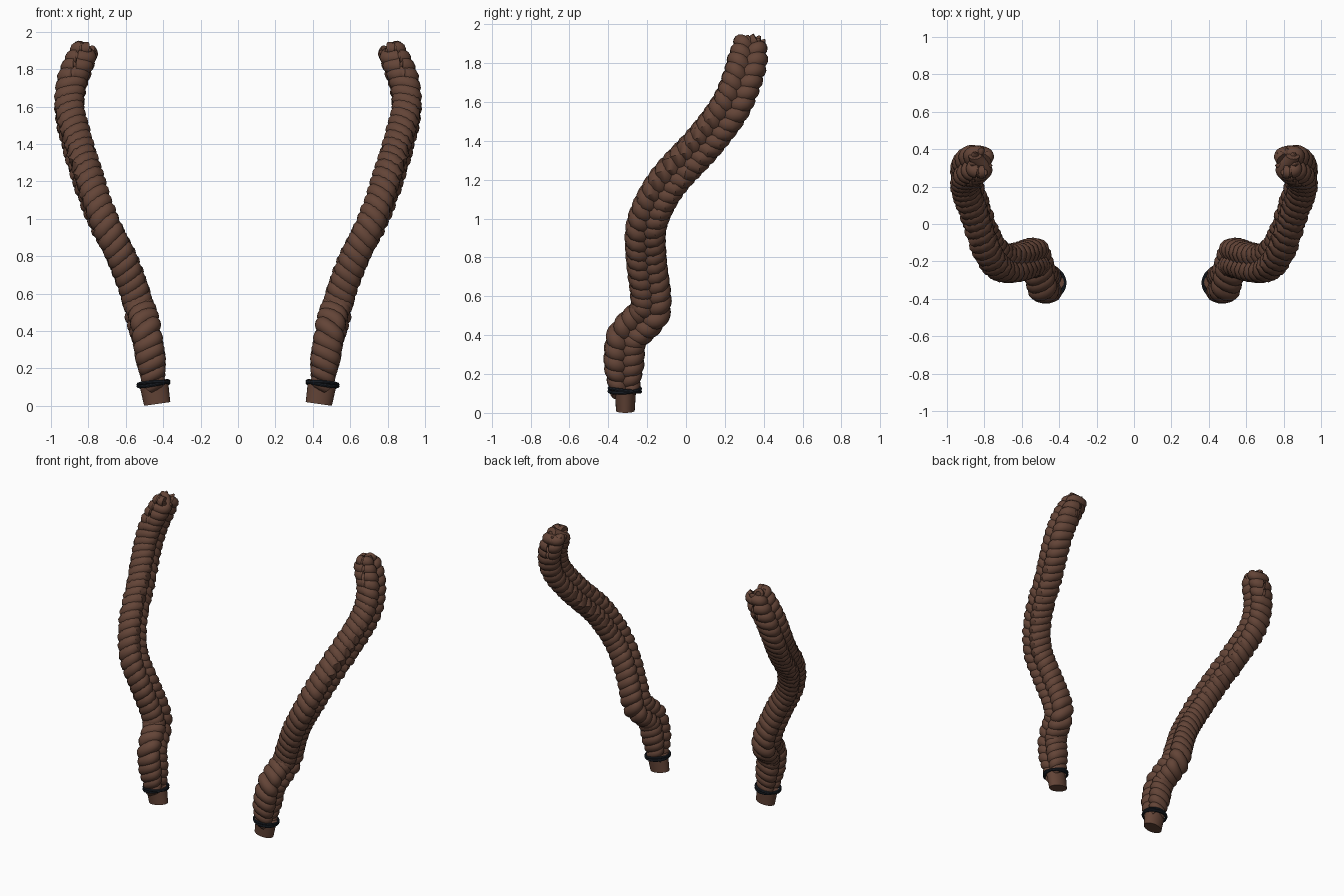
import bpy, bmesh, math, random
from mathutils import Vector

if "Cube" in bpy.data.objects:
    bpy.data.objects.remove(bpy.data.objects["Cube"])

random.seed(4)


def material(name, rgb):
    m = bpy.data.materials.new(name)
    m.diffuse_color = (*rgb, 1)
    m.use_nodes = True
    m.node_tree.nodes["Principled BSDF"].inputs["Base Color"].default_value = m.diffuse_color
    return m


BROWN = material("brown_hair", (0.125, 0.058, 0.038))
DARK = material("dark_elastic", (0.012, 0.016, 0.023))

# Centre line of one braid, from the tie up to the loose end
PATH = [Vector(p) for p in [
    (.45, -.315, .10), (.46, -.32, .20), (.475, -.318, .30), (.49, -.305, .39),
    (.508, -.245, .455), (.53, -.185, .52), (.555, -.183, .62), (.625, -.205, .80),
    (.715, -.20, .98), (.79, -.10, 1.18), (.855, .09, 1.39), (.90, .225, 1.57),
    (.89, .29, 1.72), (.85, .32, 1.83), (.815, .33, 1.91)]]
PERIOD = 0.165


def smooth_path(pts, n=30):
    """Catmull-Rom curve through the points."""
    ext = [2 * pts[0] - pts[1]] + pts + [2 * pts[-1] - pts[-2]]
    out = []
    for a, b, c, d in zip(ext, ext[1:], ext[2:], ext[3:]):
        for i in range(n):
            t = i / n
            out.append(0.5 * (2 * b + (c - a) * t + (2 * a - 5 * b + 4 * c - d) * t * t
                              + (3 * b - a - 3 * c + d) * t ** 3))
    return out + [pts[-1].copy()]


LINE = smooth_path(PATH)
ARC = [0.0]
for p, q in zip(LINE, LINE[1:]):
    ARC.append(ARC[-1] + (q - p).length)


def frame(i):
    """Tangent, wide axis and thin axis of the braid at sample i."""
    t = (LINE[min(i + 6, len(LINE) - 1)] - LINE[max(i - 6, 0)]).normalized()
    v = Vector((1, 0, 0))
    v = (v - t * v.dot(t)).normalized()
    return t, t.cross(v), v


def finish(bm, name, mat, side):
    for v in bm.verts:
        v.co.x *= side
    bmesh.ops.recalc_face_normals(bm, faces=bm.faces)
    me = bpy.data.meshes.new(name)
    bm.to_mesh(me)
    bm.free()
    me.materials.append(mat)
    ob = bpy.data.objects.new(name, me)
    bpy.context.collection.objects.link(ob)
    bpy.ops.object.select_all(action='DESELECT')
    ob.select_set(True)
    bpy.context.view_layer.objects.active = ob
    bpy.ops.object.shade_smooth_by_angle(angle=math.radians(40))


def tube(bm, pts, radii, sides=12, closed=False):
    n = len(pts)
    rings = []
    for i, p in enumerate(pts):
        if closed:
            t = pts[(i + 1) % n] - pts[i - 1]
        else:
            t = pts[min(i + 1, n - 1)] - pts[max(i - 1, 0)]
        t.normalize()
        ref = Vector((0, 0, 1)) if closed else Vector((1, 0.1, 0))
        a = (ref - t * ref.dot(t)).normalized()
        b = t.cross(a)
        rings.append([bm.verts.new(p + radii[i] * (a * math.cos(k * math.tau / sides)
                                                   + b * math.sin(k * math.tau / sides)))
                      for k in range(sides)])
    pairs = list(zip(rings, rings[1:])) + ([(rings[-1], rings[0])] if closed else [])
    for r, s in pairs:
        for k in range(sides):
            j = (k + 1) % sides
            bm.faces.new((r[k], r[j], s[j], s[k]))
    if not closed:
        bm.faces.new(rings[0])
        bm.faces.new(rings[-1])


def braid(side, label):
    # Three interwoven strands
    for k in range(3):
        pts, radii = [], []
        for i in range(len(LINE)):
            t, u, v = frame(i)
            ph = math.tau * (ARC[i] / PERIOD + k / 3)
            grow = min(1, 0.7 + ARC[i] * 2)
            end = min(1, 0.8 + (ARC[-1] - ARC[i]) * 2)
            pts.append(LINE[i] + u * (0.062 * grow * end * math.sin(ph))
                       + v * (0.038 * grow * math.sin(2 * ph)))
            radii.append(0.045 * grow * end)
        bm = bmesh.new()
        tube(bm, pts, radii)
        finish(bm, f"{label}_strand_{k + 1}", BROWN, side)

    # Ragged tips at the loose end
    bm = bmesh.new()
    t, u, v = frame(len(LINE) - 1)
    for k in range(7):
        a = k * math.tau / 7
        out = u * math.cos(a) + v * math.sin(a) * 0.8
        base = LINE[-1] + out * 0.04 - t * 0.03
        tip = base + out * 0.035 + t * random.uniform(0.03, 0.055)
        tube(bm, [base, base.lerp(tip, 0.6), tip], [0.026, 0.02, 0.005], 8)
    finish(bm, f"{label}_loose_tips", BROWN, side)

    # Oval root stub below the tie
    bm = bmesh.new()
    rings = []
    for cx, z, rx, ry in [(.432, .01, .07, .048), (.452, .13, .077, .056)]:
        rings.append([bm.verts.new((cx + rx * math.cos(a), -.312 + ry * math.sin(a),
                                    z - 0.14 * rx * math.cos(a)
                                    if z > .05 else z + 0.14 * rx * (-math.cos(a))))
                      for a in [i * math.tau / 24 for i in range(24)]])
    for i in range(24):
        j = (i + 1) % 24
        bm.faces.new((rings[0][i], rings[0][j], rings[1][j], rings[1][i]))
    bm.faces.new(rings[0])
    bm.faces.new(rings[1])
    finish(bm, f"{label}_root", BROWN, side)

    # Elastic tie: two crossing loops
    for k, (sx, sy) in enumerate([(-.17, .08), (-.05, -.12)]):
        bm = bmesh.new()
        loop = []
        for i in range(32):
            a = i * math.tau / 32
            x, y = .082 * math.cos(a), .08 * math.sin(a)
            loop.append(Vector((.452 + x, -.315 + y, .118 + x * sx + y * sy)))
        tube(bm, loop, [.009] * 32, 8, closed=True)
        finish(bm, f"{label}_tie_{k + 1}", DARK, side)


braid(1, "right_braid")
braid(-1, "left_braid")
